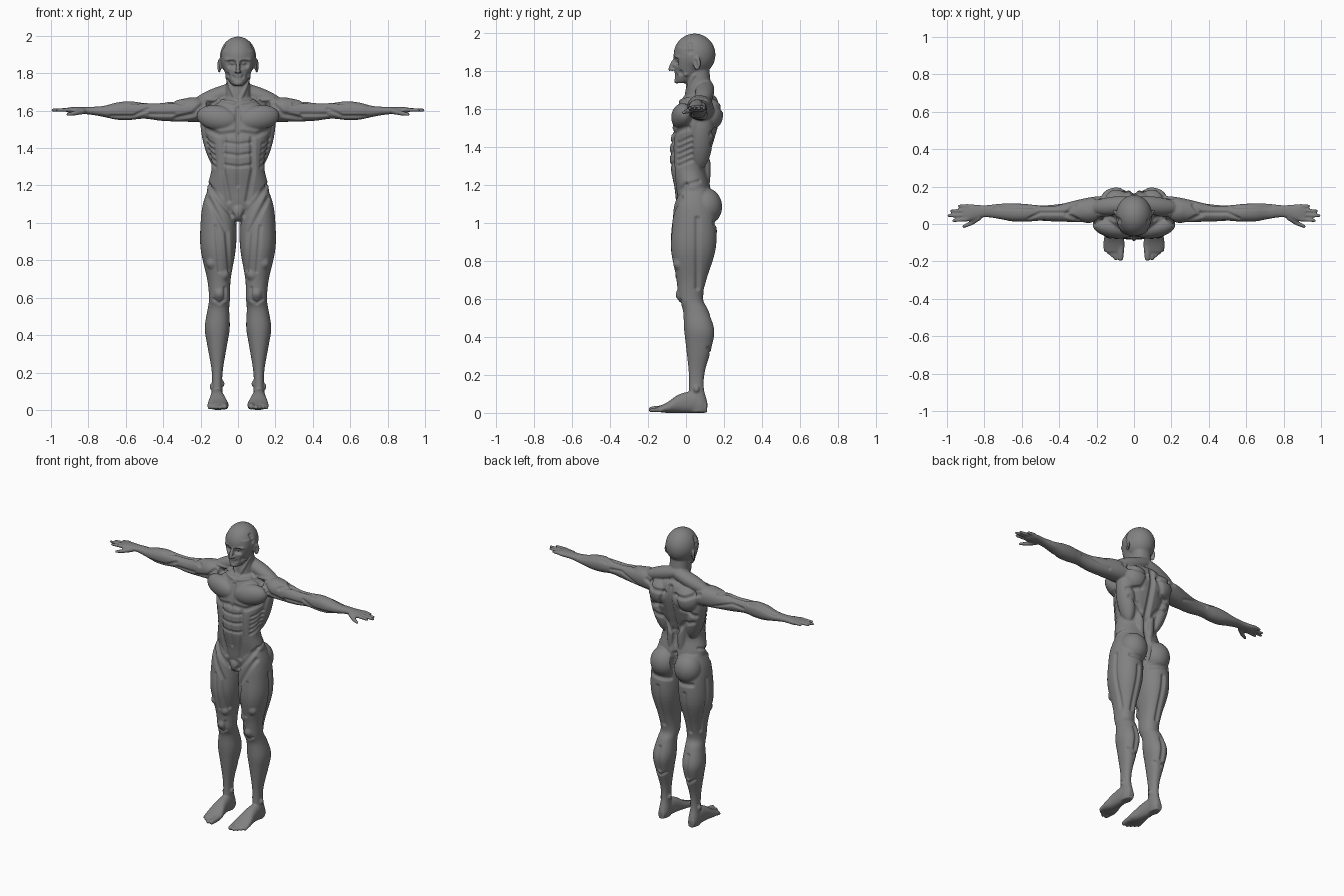
import bpy
import bmesh
import math
from mathutils import Matrix, Vector, kdtree
from mathutils.bvhtree import BVHTree

old = bpy.data.objects.get("Cube")
if old:
    bpy.data.objects.remove(old, do_unlink=True)

GREY = (.22, .22, .22, 1)
skin = bpy.data.materials.new("grey_clay")
skin.use_nodes = True
skin.diffuse_color = GREY
skin.node_tree.nodes["Principled BSDF"].inputs["Base Color"].default_value = GREY

bm = bmesh.new()
ORDER = {"x": (0, 1, 2), "y": (1, 0, 2), "z": (2, 0, 1)}


def spline(a, b, c, d, t):
    """Blend four neighbouring stations into a smooth one between b and c."""
    return [q + t / 2 * (r - p + t * (2 * p - 5 * q + 4 * r - s + t * (3 * (q - r) + s - p)))
            for p, q, r, s in zip(a, b, c, d)]


def loft(axis, stations, power=2.2, sides=40, steps=6):
    """Skin over rings: each station is position, then low and high bounds of both cross axes."""
    padded = [stations[0], *stations, stations[-1]]
    smooth = [spline(*padded[i:i + 4], k / steps) for i in range(len(stations) - 1) for k in range(steps)]
    smooth.append(stations[-1])
    rings = []
    for along, lo_u, hi_u, lo_v, hi_v in smooth:
        ring = []
        for k in range(sides):
            angle = math.tau * k / sides
            c, s = (math.copysign(abs(w) ** (2 / power), w) for w in (math.cos(angle), math.sin(angle)))
            point = [0, 0, 0]
            values = (along, (lo_u + hi_u + c * (hi_u - lo_u)) / 2, (lo_v + hi_v + s * (hi_v - lo_v)) / 2)
            for slot, value in zip(ORDER[axis], values):
                point[slot] = value
            ring.append(bm.verts.new(point))
        rings.append(ring)
    faces = [bm.faces.new(rings[0]), bm.faces.new(rings[-1])]
    for low, high in zip(rings, rings[1:]):
        for k in range(sides):
            n = (k + 1) % sides
            faces.append(bm.faces.new((low[k], low[n], high[n], high[k])))
    bmesh.ops.recalc_face_normals(bm, faces=faces)


def symmetric(rows):
    """Rows of height, half width, front and back."""
    return [(height, -half, half, front, back) for height, half, front, back in rows]


def ball(center, radii, turn=None, detail=4):
    matrix = Matrix.Translation(center) @ (turn or Matrix()) @ Matrix.Diagonal((*radii, 1))
    bmesh.ops.create_icosphere(bm, subdivisions=detail, radius=1, matrix=matrix)


def muscle(start, end, side, up):
    """Spindle stretched between two tips."""
    a, b = Vector(start), Vector(end)
    turn = (b - a).to_track_quat("X", "Z").to_matrix().to_4x4()
    ball((a + b) / 2, ((b - a).length / 2, side, up), turn)


def digit(start, end, thick, thin, beads=15):
    """Rounded tapering finger or toe."""
    for k in range(beads):
        t = k / (beads - 1)
        radius = thick + (thin - thick) * t
        ball(Vector(start).lerp(Vector(end), t), (radius, radius, radius), detail=2)


# Torso and neck
loft("z", symmetric([
    (1.03, .08, -.03, .1), (1.1, .145, -.05, .13), (1.18, .165, -.06, .13), (1.28, .143, -.08, .11),
    (1.36, .147, -.085, .125), (1.44, .165, -.08, .15), (1.56, .18, -.06, .18),
    (1.64, .13, -.03, .17), (1.67, .08, .01, .15)]))
loft("z", symmetric([(1.6, .08, 0, .16), (1.7, .066, 0, .135), (1.83, .06, .01, .12)]))

# Chest, neck slope, side, shoulder blade, shoulder and spine muscles
muscle((0, -.04, 1.54), (.22, 0, 1.58), .055, .068)
muscle((-.06, .11, 1.74), (.25, .085, 1.63), .05, .045)
muscle((.18, .1, 1.6), (.1, .07, 1.28), .06, .045)
ball((.095, .125, 1.57), (.085, .07, .085))
ball((.24, .07, 1.607), (.085, .065, .065))
muscle((.04, .1, 1.45), (.035, .1, 1.14), .03, .03)

# Pelvis and seat
ball((.09, .1, 1.085), (.09, .09, .1))
ball((0, -.01, 1.06), (.045, .05, .055))

# Arm and palm
loft("x", [
    (.17, .02, .15, 1.54, 1.66), (.25, .01, .14, 1.54, 1.67), (.4, .013, .107, 1.545, 1.643),
    (.5, .016, .1, 1.557, 1.642), (.58, .013, .107, 1.55, 1.65), (.65, .014, .11, 1.552, 1.643),
    (.72, .027, .108, 1.567, 1.625), (.8, .036, .1, 1.58, 1.62), (.88, .015, .106, 1.583, 1.62),
    (.915, .02, .1, 1.593, 1.615)])
# Fingers and thumb
for k, tip in enumerate((.965, .99, .975, .935)):
    digit((.89, .026 + k * .023, 1.605), (tip, .018 + k * .026, 1.603), .0125, .009)
digit((.83, .035, 1.597), (.87, .005, 1.587), .017, .013)
digit((.87, .005, 1.587), (.91, -.013, 1.58), .013, .0095)

# Leg down to the heel
loft("z", [
    (1.18, .05, .16, -.035, .11), (1.1, .02, .188, -.06, .14), (1, .008, .2, -.073, .16),
    (.86, .012, .2, -.08, .157), (.7, .039, .165, -.05, .11), (.6, .042, .155, -.04, .09),
    (.54, .047, .162, -.016, .117), (.44, .044, .178, -.01, .15), (.35, .058, .165, 0, .138),
    (.22, .08, .142, .014, .1), (.13, .085, .138, .016, .094), (.05, .078, .145, .01, .113),
    (.004, .085, .14, .02, .108)])
# Ankle knobs, foot and toes
for x, height in ((.084, .14), (.14, .125)):
    ball((x, .055, height), (.012, .016, .018))
loft("y", [(.11, .09, .135, 0, .06), (.05, .08, .146, 0, .11), (-.03, .068, .152, 0, .1),
           (-.1, .05, .163, 0, .055), (-.15, .056, .15, .006, .032)])
digit((.07, -.12, .022), (.072, -.182, .018), .02, .016)
for k in range(4):
    x = .098 + k * .018
    digit((x, -.11, .025), (x, k * .015 - .184, .013), .013, .011)

# Head: skull, face, nose, brow, chin, ear
ball((0, .045, 1.885), (.097, .11, .111))
loft("z", symmetric([(1.735, .028, -.05, 0), (1.75, .043, -.057, .04), (1.79, .065, -.058, .08),
                     (1.86, .088, -.062, .1), (1.92, .09, -.055, .1)]))
muscle((0, -.05, 1.875), (0, -.092, 1.796), .011, .012)
ball((.01, -.072, 1.807), (.009, .011, .008))
muscle((-.01, -.06, 1.87), (.075, -.035, 1.873), .014, .009)
ball((0, -.05, 1.747), (.024, .013, .014))
ball((.1, .058, 1.84), (.009, .021, .038), Matrix.Rotation(-.35, 4, "Z"))

# Mirror everything, then fuse it into one skin
copy = bmesh.ops.duplicate(bm, geom=bm.verts[:] + bm.edges[:] + bm.faces[:])["geom"]
bmesh.ops.scale(bm, vec=(-1, 1, 1), verts=[g for g in copy if isinstance(g, bmesh.types.BMVert)])
bmesh.ops.reverse_faces(bm, faces=[g for g in copy if isinstance(g, bmesh.types.BMFace)])
mesh = bpy.data.meshes.new("body")
bm.to_mesh(mesh)
bm.free()
body = bpy.data.objects.new("body", mesh)
bpy.context.scene.collection.objects.link(body)
remesh = body.modifiers.new("fuse", "REMESH")
remesh.mode = "VOXEL"
remesh.voxel_size = .005
relax = body.modifiers.new("relax", "SMOOTH")
relax.factor, relax.iterations = .5, 5
graph = bpy.context.evaluated_depsgraph_get()
fused = bpy.data.meshes.new_from_object(body.evaluated_get(graph))
surface = BVHTree.FromObject(body, graph)
body.modifiers.clear()
body.data = fused

tree = kdtree.KDTree(len(fused.vertices))
for v in fused.vertices:
    tree.insert(v.co, v.index)
tree.balance()
shift = [0] * len(fused.vertices)

# Sculpting brushes (radius, height) and the sides they press from (axis, sign)
BRUSHES = {"line": (.015, -.007), "groove": (.022, -.01), "valley": (.028, -.018),
           "ridge": (.015, .008), "bump": (.035, .011)}
SIDES = {"front": (1, -1), "back": (1, 1), "top": (2, 1), "outer": (0, 1)}


def sculpt(brush, side, *points):
    """Press a brush along a path seen from one side, on both halves of the body."""
    radius, height = BRUSHES[brush]
    axis, sign = SIDES[side]
    ray = Vector((0, 0, 0))
    ray[axis] = -sign
    nearest = {}
    path = [Vector(p) for p in points]
    for a, b in zip(path, path[1:] or path):
        count = int((b - a).length / radius * 3) + 1
        for k in range(count + 1):
            origin = list(a.lerp(b, k / count))
            origin.insert(axis, sign * 3)
            spot = surface.ray_cast(Vector(origin), ray)[0]
            if spot is None:
                continue
            for x in (spot.x, -spot.x):
                for _, index, gap in tree.find_range((x, spot.y, spot.z), radius):
                    nearest[index] = min(gap, nearest.get(index, radius))
    for index, gap in nearest.items():
        shift[index] += height * (1 - (gap / radius) ** 2) ** 2


# Breastbone, chest edge, belly blocks, ribs and groin
sculpt("groove", "front", (0, 1.61), (0, 1.47))
sculpt("line", "front", (0, 1.47), (0, 1.2))
sculpt("groove", "front", (.02, 1.48), (.1, 1.47), (.17, 1.5))
sculpt("groove", "front", (.075, 1.45), (.08, 1.28), (.05, 1.12))
for k in range(3):
    sculpt("line", "front", (0, 1.42 - k * .06), (.07, 1.43 - k * .06))
for k in range(5):
    sculpt("line", "outer", (-.04, 1.42 - k * .03), (.03, 1.45 - k * .03))
sculpt("groove", "front", (.155, 1.2), (.1, 1.12), (.03, 1.04))
sculpt("line", "outer", (0, 1.2), (.07, 1.22))
# Collar bones and neck cords
sculpt("ridge", "front", (.02, 1.64), (.1, 1.655), (.19, 1.66))
sculpt("groove", "top", (.08, .02), (.14, .04))
sculpt("ridge", "front", (.012, 1.66), (.04, 1.72), (.06, 1.78))
# Spine, seat and shoulder blades
sculpt("valley", "back", (0, 1.64), (0, 1.18))
for half in range(2):
    sculpt("valley", "back", (0, 1.16), (0, 1.01))
sculpt("groove", "back", (.03, .99), (.15, 1))
sculpt("groove", "back", (.04, 1.6), (.075, 1.5), (.17, 1.47))
sculpt("groove", "back", (.05, 1.6), (.12, 1.6), (.2, 1.63))
sculpt("groove", "back", (.02, 1.32), (.08, 1.4), (.15, 1.42))
# Shoulder, upper arm and forearm
sculpt("groove", "front", (.19, 1.63), (.24, 1.58), (.33, 1.56))
sculpt("line", "front", (.34, 1.58), (.47, 1.58))
sculpt("groove", "top", (.3, .02), (.36, .05), (.32, .1))
sculpt("line", "top", (.36, .06), (.5, .06), (.56, .03))
sculpt("line", "top", (.54, .09), (.74, .09))
sculpt("line", "front", (.48, 1.61), (.56, 1.57), (.68, 1.57))
sculpt("line", "back", (.3, 1.57), (.42, 1.61), (.5, 1.6))
# Thigh, knee and calf
sculpt("groove", "front", (.16, 1.13), (.06, .95), (.045, .75))
sculpt("line", "front", (.12, .98), (.1, .74))
sculpt("groove", "outer", (.06, 1.02), (.06, .66))
sculpt("groove", "back", (.1, .93), (.1, .65))
for x, height in ((.065, .72), (.15, .78), (.1, .62)):
    sculpt("bump", "front", (x, height))
sculpt("line", "front", (.07, .65), (.07, .59), (.1, .57), (.13, .59))
sculpt("groove", "back", (.107, .5), (.107, .35))
sculpt("line", "back", (.07, .33), (.107, .31), (.15, .34))
# Eye sockets, eyes, lids, lips, cheeks and ear bowl
sculpt("valley", "front", (.03, 1.85), (.042, 1.85))
sculpt("ridge", "front", (.033, 1.85), (.04, 1.85))
sculpt("line", "front", (.024, 1.838), (.05, 1.838))
sculpt("ridge", "front", (0, 1.783), (.014, 1.783))
sculpt("line", "front", (0, 1.782), (.024, 1.78))
sculpt("groove", "front", (.055, 1.79))
sculpt("line", "outer", (.05, 1.85), (.052, 1.83))

moved = [v.co + v.normal * shift[v.index] for v in fused.vertices]
for v, co in zip(fused.vertices, moved):
    v.co = co
fused.materials.clear()
fused.materials.append(skin)
fused.shade_smooth()
body.modifiers.new("soften", "SMOOTH").iterations = 1
